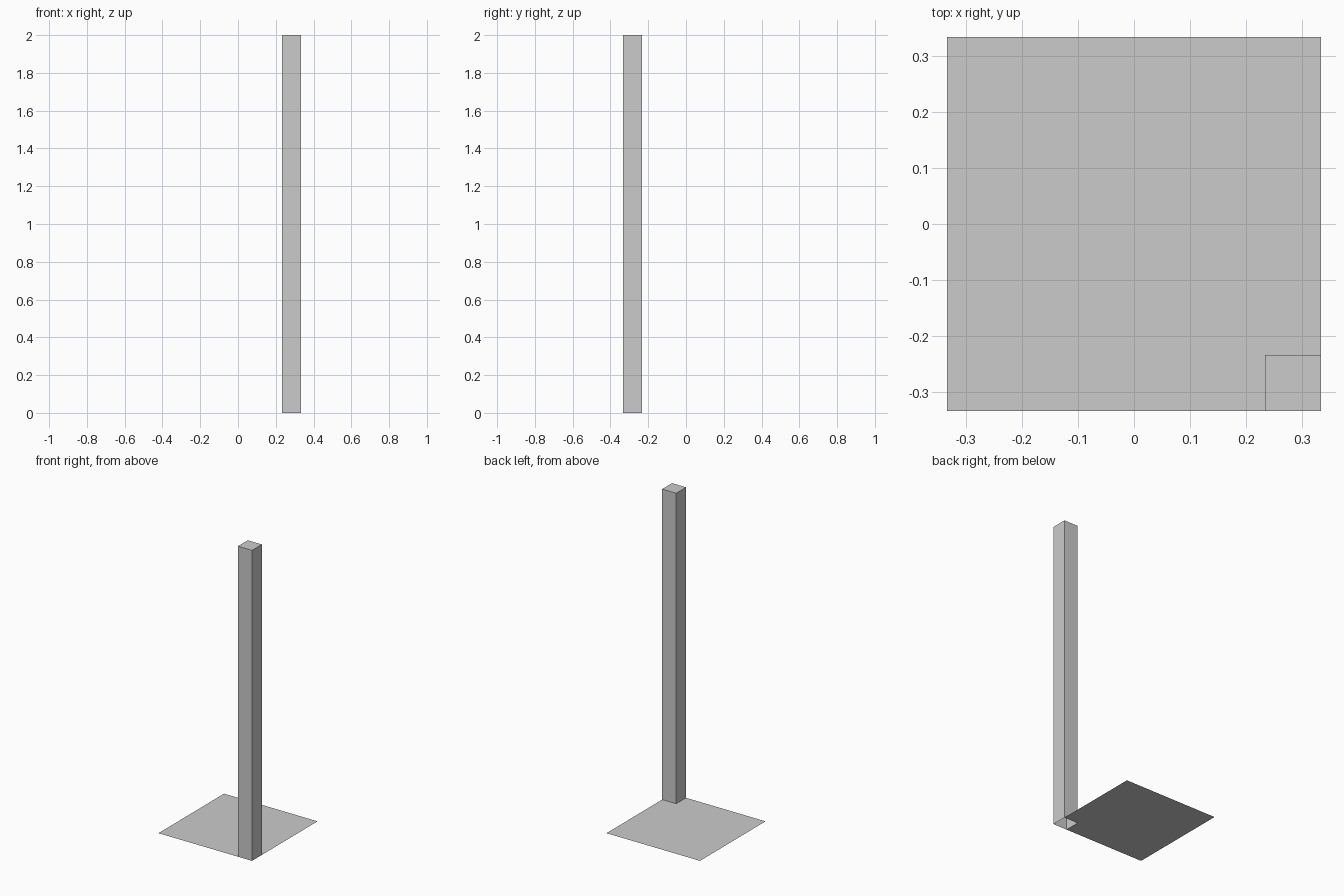
import bpy, bmesh
from mathutils import Vector

if "Cube" in bpy.data.objects:
    bpy.data.objects.remove(bpy.data.objects["Cube"])

HALF = 0.3333    # half width of the base sheet
POST = 0.1       # post width
HEIGHT = 2.0

bm = bmesh.new()

# Base: a single-sided square sheet, cut once each way to mark the corner cell
bmesh.ops.create_grid(bm, x_segments=1, y_segments=1, size=HALF)
for co, no in (((HALF - POST, 0, 0), (1, 0, 0)), ((0, POST - HALF, 0), (0, 1, 0))):
    bmesh.ops.bisect_plane(bm, geom=bm.verts[:] + bm.edges[:] + bm.faces[:],
                           plane_co=co, plane_no=no)

# Post: pull the front right corner cell up, leaving it open underneath
corner = max(bm.faces, key=lambda f: f.calc_center_median().x - f.calc_center_median().y)
top = bmesh.ops.extrude_discrete_faces(bm, faces=[corner])["faces"][0]
bmesh.ops.translate(bm, verts=top.verts[:], vec=Vector((0, 0, HEIGHT)))
bmesh.ops.remove_doubles(bm, verts=bm.verts[:], dist=1e-5)

# Merge the remaining flat cells into one L-shaped sheet
flat = [f for f in bm.faces if all(abs(v.co.z) < 1e-5 for v in f.verts)]
bmesh.ops.dissolve_faces(bm, faces=flat, use_verts=False)
bm.normal_update()

mesh = bpy.data.meshes.new("base_with_corner_post")
bm.to_mesh(mesh)
bm.free()
obj = bpy.data.objects.new("base_with_corner_post", mesh)
bpy.context.collection.objects.link(obj)
